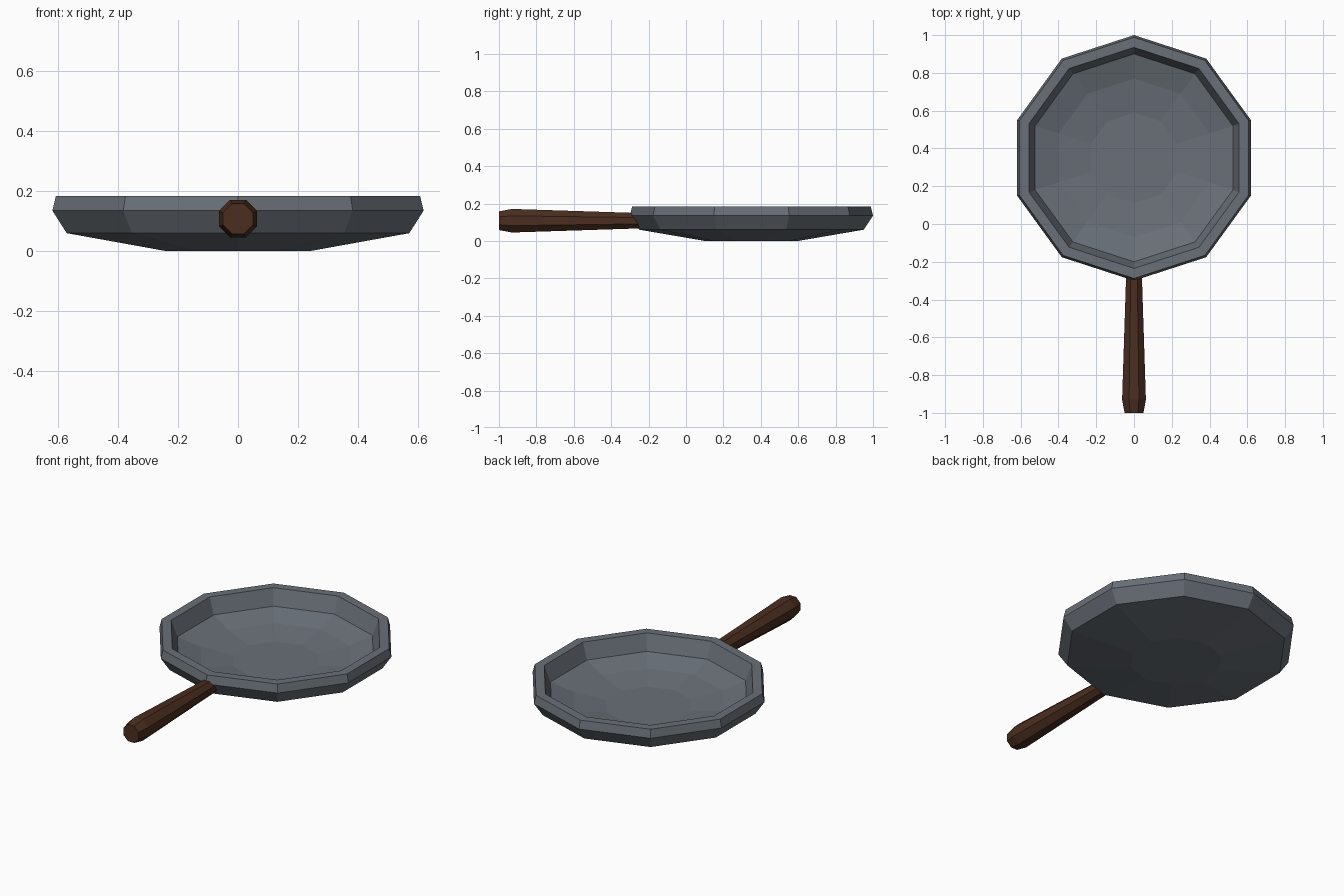
import bpy, bmesh
from math import sin, cos, pi, radians
from mathutils import Vector

if "Cube" in bpy.data.objects:
    bpy.data.objects.remove(bpy.data.objects["Cube"])


def material(name, color):
    m = bpy.data.materials.new(name)
    m.diffuse_color = color
    m.use_nodes = True
    m.node_tree.nodes["Principled BSDF"].inputs["Base Color"].default_value = m.diffuse_color
    return m


def loft(name, rings, mat):
    """Join rings of points with quads and cap both ends."""
    bm = bmesh.new()
    loops = [[bm.verts.new(p) for p in ring] for ring in rings]
    n = len(loops[0])
    for a, b in zip(loops, loops[1:]):
        for i in range(n):
            j = (i + 1) % n
            bm.faces.new((a[i], a[j], b[j], b[i]))
    bm.faces.new(loops[0])
    bm.faces.new(loops[-1])
    bmesh.ops.recalc_face_normals(bm, faces=bm.faces)
    me = bpy.data.meshes.new(name)
    bm.to_mesh(me)
    bm.free()
    me.materials.append(mat)
    ob = bpy.data.objects.new(name, me)
    bpy.context.collection.objects.link(ob)
    return ob


iron = material("iron", (0.14, 0.16, 0.185, 1))
wood = material("wood", (0.07, 0.027, 0.014, 1))

# Ten-sided pan: (radius, height) from outer base, over the rim, to inner floor
pan_profile = [(0.25, 0.0), (0.60, 0.06), (0.65, 0.135), (0.638, 0.183),
               (0.585, 0.183), (0.55, 0.09), (0.42, 0.05), (0.24, 0.025)]
loft("pan", [[Vector((r * cos(pi / 2 + i * pi / 5),
                      0.35 + r * sin(pi / 2 + i * pi / 5), z))
              for i in range(10)] for r, z in pan_profile], iron)

# Eight-sided handle: (y, half width across flats), slightly swollen at its end
handle_profile = [(-1.0, 0.05), (-0.93, 0.063), (-0.25, 0.041)]
loft("handle", [[Vector((a / cos(pi / 8) * cos(radians(22.5 + 45 * i)), y,
                         0.108 + a / cos(pi / 8) * sin(radians(22.5 + 45 * i))))
                 for i in range(8)] for y, a in handle_profile], wood)
